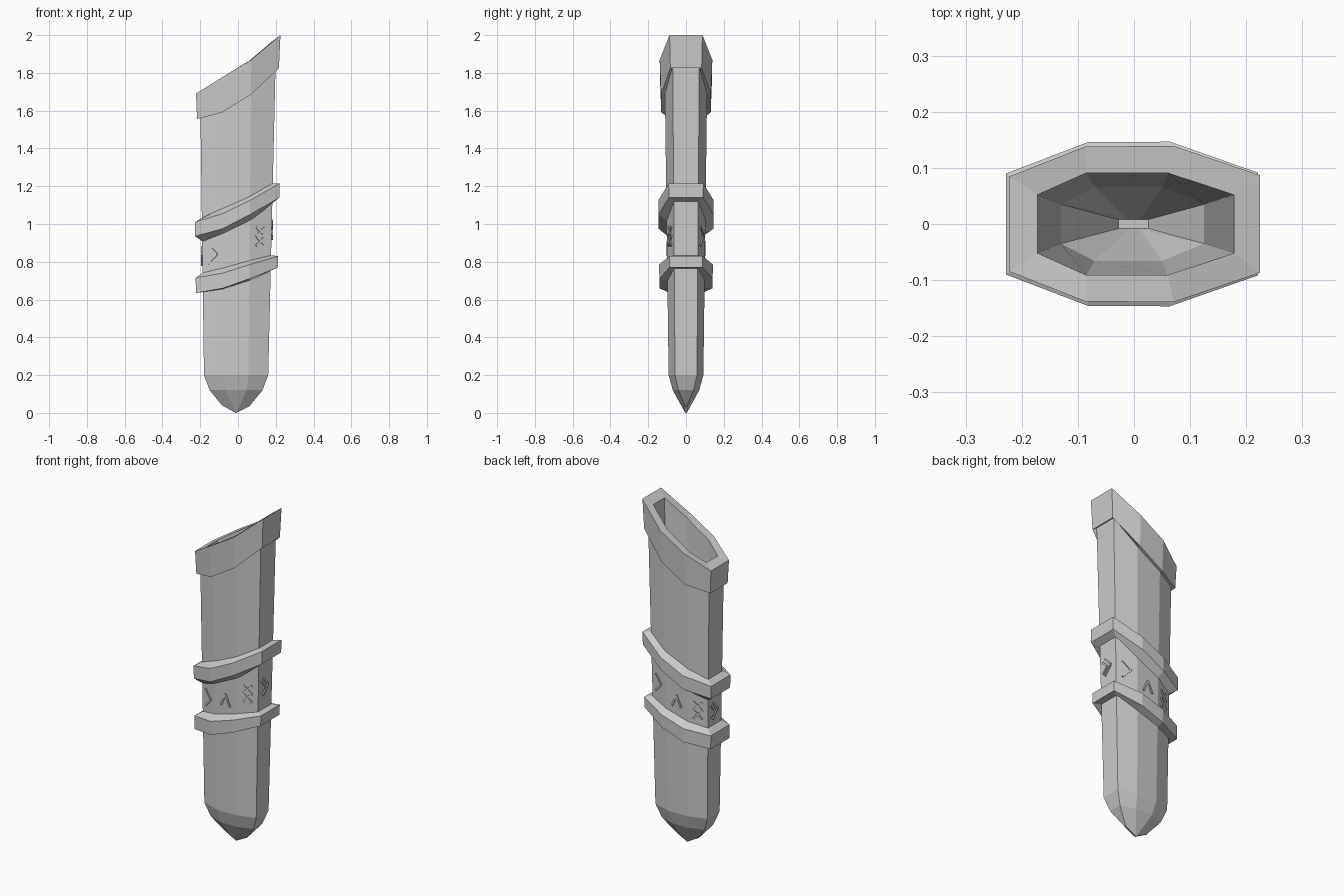
import bpy, bmesh
from mathutils import Vector

old = bpy.data.objects.get("Cube")
if old:
    bpy.data.objects.remove(old)

grey = bpy.data.materials.new("plain grey")
grey.use_nodes = True
grey.diffuse_color = (0.6, 0.6, 0.6, 1)
grey.node_tree.nodes["Principled BSDF"].inputs["Base Color"].default_value = (0.6, 0.6, 0.6, 1)


def octagon(xs, end_y, mid_y, zs):
    """Eight-sided section, given four columns from left to right."""
    ys = (end_y, mid_y, mid_y, end_y)
    near = [Vector((x, -y, z)) for x, y, z in zip(xs, ys, zs)]
    far = [Vector((p.x, -p.y, p.z)) for p in reversed(near)]
    return near + far


def section(zs, off=0.0):
    """Section of the tapering sheath, widened by off."""
    t = [(z - 0.2) / 1.6 for z in zs]
    xs = (-0.18 - 0.022 * t[0] - off, -0.077 - 0.01 * t[1],
          0.055 + 0.015 * t[2], 0.16 + 0.038 * t[3] + off)
    ring = octagon(xs, 0, 0, zs)
    for i, p in enumerate(ring):
        col = i if i < 4 else 7 - i
        y = 0.058 + 0.012 * t[col] + 0.7 * off if col in (0, 3) else 0.092 + 0.021 * t[col] + 1.15 * off
        p.y = -y if i < 4 else y
    return ring


def make(name, bm):
    mesh = bpy.data.meshes.new(name)
    bm.to_mesh(mesh)
    bm.free()
    mesh.materials.append(grey)
    ob = bpy.data.objects.new(name, mesh)
    bpy.context.collection.objects.link(ob)
    return ob


def loft(name, rings, closed=False, cap=False, inward=False):
    bm = bmesh.new()
    loops = [[bm.verts.new(p) for p in r] for r in rings]
    pairs = list(zip(loops, loops[1:]))
    if closed:
        pairs.append((loops[-1], loops[0]))
    for a, b in pairs:
        for i in range(8):
            j = (i + 1) % 8
            bm.faces.new((a[i], a[j], b[j], b[i]))
    if cap:
        bm.faces.new(list(reversed(loops[0])))
    bmesh.ops.remove_doubles(bm, verts=bm.verts, dist=0.0005)
    if inward:
        bmesh.ops.reverse_faces(bm, faces=bm.faces)
    return make(name, bm)


# Sheath body with a pointed lower end
loft("sheath_body", [
    octagon((-0.085, -0.012, -0.008, 0.06), 0.004, 0.004, (0.04, 0, 0, 0.035)),
    octagon((-0.15, -0.065, 0.045, 0.13), 0.04, 0.07, (0.12,) * 4),
    section((0.2,) * 4),
    section((1.6, 1.66, 1.75, 1.88)),
], cap=True)

# Slanted mouth collar
mouth = octagon((-0.172, -0.085, 0.06, 0.178), 0.052, 0.091, (1.715, 1.77, 1.865, 1.965))
loft("mouth_collar", [
    section((1.56, 1.595, 1.69, 1.835)),
    section((1.555, 1.59, 1.685, 1.825), 0.018),
    section((1.69, 1.775, 1.87, 2.0), 0.022),
    mouth,
])

# Hollow for the blade
loft("inner_lining", [
    octagon((-0.028, -0.01, 0.01, 0.026), 0.008, 0.008, (0.06,) * 4),
    octagon((-0.13, -0.07, 0.05, 0.125), 0.035, 0.066, (0.22,) * 4),
    mouth,
], cap=True, inward=True)

# Two slanted raised bands
for name, bottom_in, bottom, top, top_in in (
    ("upper_band", (0.905, 0.945, 1.015, 1.115), (0.935, 0.975, 1.05, 1.14),
     (1.01, 1.055, 1.125, 1.215), (1.035, 1.085, 1.15, 1.215)),
    ("lower_band", (0.64, 0.655, 0.7, 0.765), (0.635, 0.66, 0.71, 0.77),
     (0.715, 0.74, 0.785, 0.83), (0.745, 0.77, 0.81, 0.835)),
):
    loft(name, [section(bottom_in, -0.005), section(bottom, 0.037),
                section(top, 0.037), section(top_in, -0.005)], closed=True)

# Abstract raised strokes on the sleeve between the bands
chevron = [((-0.025, -0.05), (0.025, 0)), ((0.025, 0), (-0.025, 0.05))]
double = chevron + [((-0.04, -0.035), (-0.005, 0)), ((-0.005, 0), (-0.04, 0.035))]
diamond = chevron + [((0.025, 0), (0.025, 0.001))]
diamond += [((-a[0], a[1]), (-b[0], b[1])) for a, b in chevron]
peak = [((-0.03, -0.04), (0, 0.03)), ((0, 0.03), (0.03, -0.04))]
patterns = [chevron, peak, diamond, double, chevron, peak, diamond, double]
levels = section((0.83, 0.85, 0.9, 0.97))
for i, strokes in enumerate(patterns):
    a, b = levels[i], levels[(i + 1) % 8]
    height = (a.z + b.z) / 2
    p, q = section((height,) * 4)[i], section((height,) * 4)[(i + 1) % 8]
    u, up = (q - p).normalized(), Vector((0, 0, 1))
    n = u.cross(up)
    mid = (p + q) / 2
    bm = bmesh.new()
    for s, e in strokes:
        s, e = (mid + u * c[0] + up * c[1] for c in (s, e))
        along = (e - s).normalized()
        side = along.cross(n) * 0.005
        base = [bm.verts.new(v - n * 0.003) for v in (s - side, s + side, e + side, e - side)]
        lid = [bm.verts.new(v.co + n * 0.009) for v in base]
        bm.faces.new(lid)
        for k in range(4):
            m = (k + 1) % 4
            bm.faces.new((base[k], base[m], lid[m], lid[k]))
    bmesh.ops.recalc_face_normals(bm, faces=bm.faces)
    make("sleeve_strokes_%d" % (i + 1), bm)
